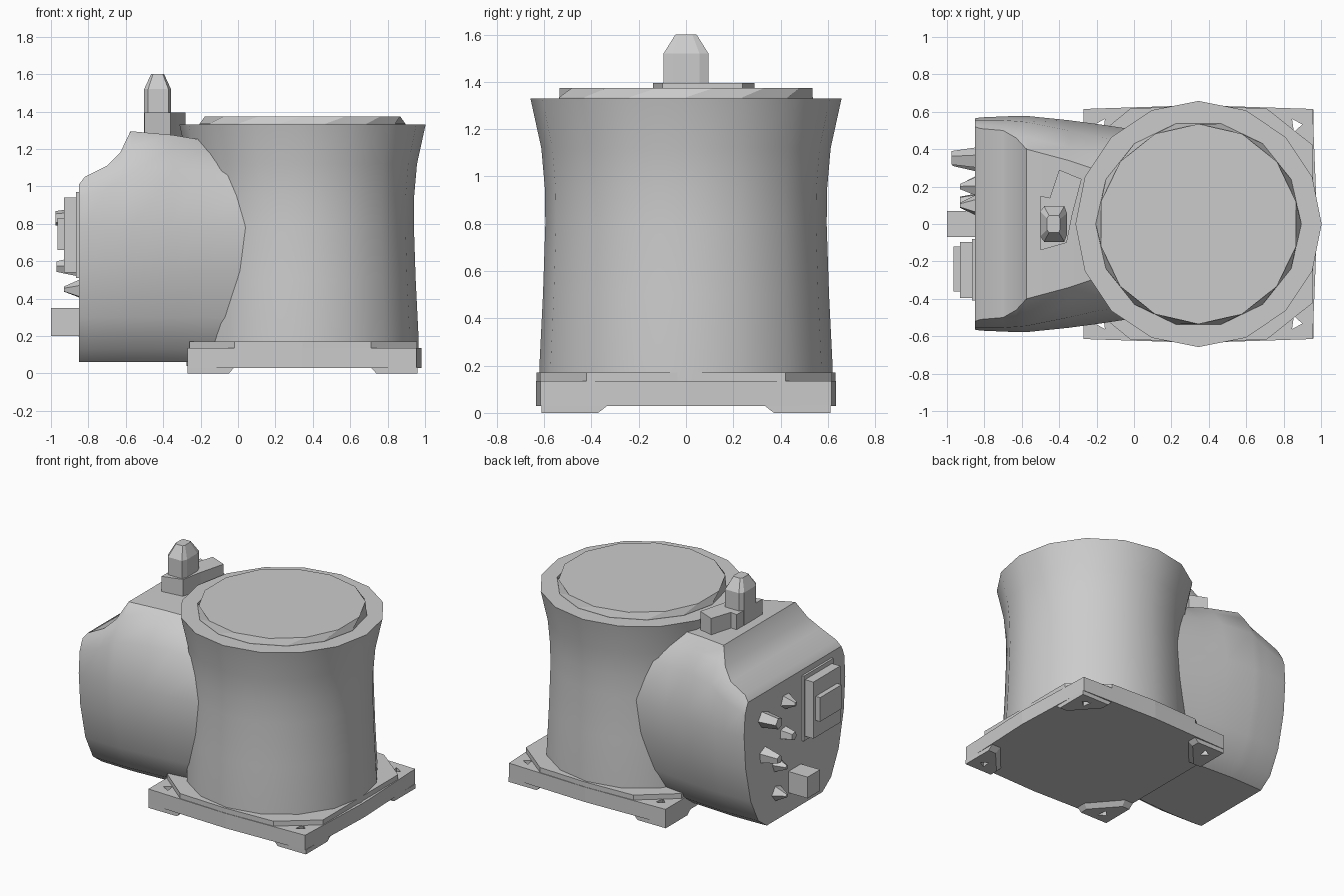
import bpy, bmesh, math

cube = bpy.data.objects.get("Cube")
if cube:
    bpy.data.objects.remove(cube, do_unlink=True)

grey = bpy.data.materials.new("plain grey")
grey.use_nodes = True
GREY = (0.6, 0.6, 0.6, 1)
grey.diffuse_color = GREY
grey.node_tree.nodes["Principled BSDF"].inputs["Base Color"].default_value = GREY

CX = 0.345  # axis of the round body


def loft(name, rings, smooth=None):
    """Skin a list of equal-length point rings and cap both ends."""
    bm = bmesh.new()
    loops = [[bm.verts.new(p) for p in ring] for ring in rings]
    n = len(loops[0])
    for a, b in zip(loops, loops[1:]):
        for i in range(n):
            j = (i + 1) % n
            bm.faces.new((a[i], a[j], b[j], b[i]))
    bm.faces.new(loops[0][::-1])
    bm.faces.new(loops[-1])
    bmesh.ops.recalc_face_normals(bm, faces=bm.faces)
    me = bpy.data.meshes.new(name)
    bm.to_mesh(me)
    bm.free()
    ob = bpy.data.objects.new(name, me)
    bpy.context.collection.objects.link(ob)
    me.materials.append(grey)
    if smooth:
        bpy.ops.object.select_all(action='DESELECT')
        ob.select_set(True)
        bpy.context.view_layer.objects.active = ob
        bpy.ops.object.shade_smooth_by_angle(angle=math.radians(smooth))
    return ob


def prism(name, outline, z0, z1):
    return loft(name, [[(x, y, z) for x, y in outline] for z in (z0, z1)])


def box(name, x, y, z):
    return prism(name, [(x[0], y[0]), (x[1], y[0]), (x[1], y[1]), (x[0], y[1])], *z)


def circle(r, z, n, turn=0.0):
    return [(CX + r * math.cos(math.tau * (i + turn) / n),
             r * math.sin(math.tau * (i + turn) / n), z) for i in range(n)]


# Waisted round body
profile = [(0.62, 0.04), (0.62, 0.2), (0.605, 0.5), (0.595, 0.8),
           (0.597, 0.95), (0.612, 1.12), (0.658, 1.33)]
loft("body", [circle(r, z, 16) for r, z in profile], 40)

# Lid with a faceted triangulated rim
lid = loft("lid", [circle(0.55, 1.32, 14), circle(0.55, 1.335, 14),
                   circle(0.535, 1.375, 14, 0.5)])

# Base plate, raised middle and corner feet
plate = prism("base_plate", [(-0.27, -0.615), (CX, -0.635), (0.955, -0.615), (0.98, 0),
                             (0.955, 0.615), (CX, 0.635), (-0.27, 0.615)], 0.03, 0.135)
half = [(-0.26, 0.42), (-0.02, 0.617), (CX, 0.632), (0.71, 0.617), (0.958, 0.42)]
prism("base_step", half + [(x, -y) for x, y in reversed(half)], 0.13, 0.17)

pierced = [plate]
holes = []
for sx, side in ((-1, "right"), (1, "left")):
    for sy, end in ((-1, "front"), (1, "back")):
        fx, fy = CX + sx * 0.615, sy * 0.612

        def corner(pts, z):
            return [(fx - sx * a, fy - sy * b, z) for a, b in pts]

        top = [(0, 0), (0.25, 0), (0.25, 0.07), (0.07, 0.28), (0, 0.28)]
        low = [(0, 0), (0.22, 0), (0.22, 0.06), (0.06, 0.24), (0, 0.24)]
        pierced.append(loft(f"foot_{end}_{side}", [corner(low, 0), corner(top, 0.031)]))
        tri = [(0.06, 0.08), (0.115, 0.05), (0.105, 0.12)]
        hole = loft(f"hole_cutter_{end}_{side}", [corner(tri, -0.1), corner(tri, 0.3)])
        hole.hide_render = True
        hole.hide_viewport = True
        holes.append(hole)
for ob in pierced:
    for hole in holes:
        if ob is plate or hole.name.endswith(ob.name[5:]):
            cut = ob.modifiers.new("bolt hole", 'BOOLEAN')
            cut.operation = 'DIFFERENCE'
            cut.object = hole

# Side housing: x, top height, top half width, shoulder height and width, full half width
stations = [(-0.85, 1.01, 0.52, 0.93, 0.555, 0.565),
            (-0.82, 1.05, 0.51, 0.95, 0.555, 0.570),
            (-0.70, 1.11, 0.50, 0.99, 0.555, 0.575),
            (-0.63, 1.18, 0.46, 1.03, 0.55, 0.578),
            (-0.575, 1.295, 0.40, 1.07, 0.545, 0.578),
            (-0.35, 1.275, 0.34, 1.08, 0.50, 0.555),
            (-0.20, 1.25, 0.29, 1.07, 0.465, 0.535),
            (0.10, 1.20, 0.22, 1.05, 0.43, 0.49)]
rings = []
for x, zt, wt, zs, ws, w in stations:
    side = [(wt, zt), (wt * 0.55 + ws * 0.45, zt * 0.65 + zs * 0.35), (ws, zs), (w, 0.78),
            (w * 0.97, 0.55), (w * 0.87, 0.3), (w * 0.72, 0.13), (w * 0.55, 0.06)]
    rings.append([(x, y, z) for y, z in side] + [(x, -y, z) for y, z in reversed(side)])
loft("side_housing", rings, 32)

# Bracket and post with a pointed cap
prism("post_bracket", [(-0.5, -0.14), (-0.36, -0.1), (-0.33, 0.05), (-0.28, 0.24),
                       (-0.4, 0.29), (-0.45, 0.14), (-0.5, 0.15)], 1.2, 1.395)


def post_ring(hx, hy, z):
    return [(-0.43 + a * hx, b * hy, z) for a, b in
            ((-1, -0.7), (-0.7, -1), (0.8, -1), (1, -0.6),
             (1, 0.6), (0.8, 1), (-0.7, 1), (-1, 0.7))]


loft("post", [post_ring(0.072, 0.095, 1.25), post_ring(0.072, 0.095, 1.52),
              post_ring(0.035, 0.045, 1.6)])

# Framed panel and outlet on the housing end
box("panel_frame", (-0.865, -0.84), (-0.41, -0.08), (0.51, 0.97))
box("panel", (-0.93, -0.84), (-0.395, -0.095), (0.54, 0.94))
box("panel_button", (-0.965, -0.9), (-0.36, -0.12), (0.66, 0.83))
box("outlet", (-1.0, -0.84), (-0.07, 0.07), (0.2, 0.35))

# Faceted knobs: y, z, tip x, base radius, tip radius
knobs = [(0.35, 0.83, -0.975, 0.06, 0.04), (0.10, 0.86, -0.93, 0.06, 0.015),
         (0.12, 0.64, -0.93, 0.05, 0.03), (0.34, 0.57, -0.97, 0.06, 0.03),
         (0.20, 0.45, -0.93, 0.055, 0.015), (0.20, 0.25, -0.93, 0.06, 0.012)]
for k, (y, z, tip, r0, r1) in enumerate(knobs):
    loft(f"knob_{k + 1}", [[(x, y + r * math.cos(math.tau * i / 5 + k),
                             z + r * math.sin(math.tau * i / 5 + k)) for i in range(5)]
                           for x, r in ((-0.84, r0), (tip, r1))])
